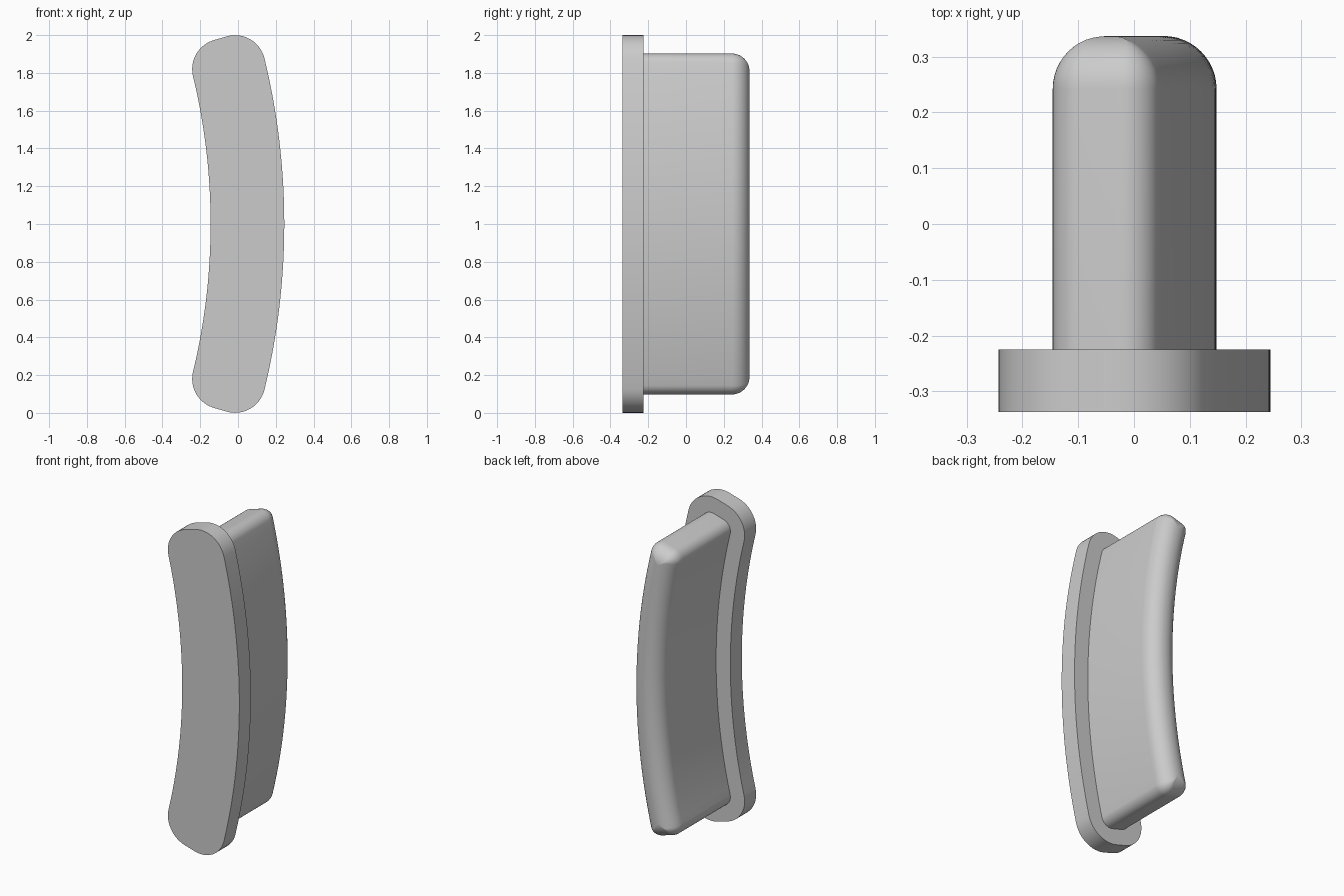
import bpy, bmesh, math

if "Cube" in bpy.data.objects:
    bpy.data.objects.remove(bpy.data.objects["Cube"])

CX, CZ = -3.475, 1.0           # centre of the curved plan
R_IN, R_OUT = 3.33, 3.72       # flange arcs
END = 0.283                    # half angle of the sector
CORNER = 0.16                  # flange corner radius
STEP = 0.097                   # flange overhang around the body
ROUND = 0.095                  # body edge rounding
FRONT, SHELF, BACK = -0.337, -0.225, 0.337


def polar(r, a):
    return r * math.cos(a), r * math.sin(a)


def arc(centre, r, a0, a1, n):
    return [(centre[0] + r * math.cos(a0 + (a1 - a0) * i / n),
             centre[1] + r * math.sin(a0 + (a1 - a0) * i / n)) for i in range(n + 1)]


def outline(inset):
    """Rounded arc sector, shrunk inward by inset."""
    r = max(CORNER - inset, 0.001)
    lo, hi = R_IN + inset + r, R_OUT - inset - r
    a_lo = END - math.asin((inset + r) / lo)
    a_hi = END - math.asin((inset + r) / hi)
    quarter = END + math.pi / 2
    top = arc(polar(hi, a_hi), r, a_hi, quarter, 12)
    top += arc(polar(lo, a_lo), r, quarter, a_lo + math.pi, 12)
    bottom = [(x, -z) for x, z in reversed(top)]
    inner = arc((0, 0), R_IN + inset, a_lo, -a_lo, 40)[1:-1]
    outer = arc((0, 0), R_OUT - inset, -a_hi, a_hi, 40)[1:-1]
    return [(x + CX, z + CZ) for x, z in top + inner + bottom + outer]


def loft(name, sections, material):
    """Skin a list of (inset, y) sections and cap both ends."""
    bm = bmesh.new()
    rings = [[bm.verts.new((x, y, z)) for x, z in outline(inset)] for inset, y in sections]
    for a, b in zip(rings, rings[1:]):
        for i in range(len(a)):
            j = (i + 1) % len(a)
            bm.faces.new((a[i], a[j], b[j], b[i]))
    bm.faces.new(rings[0])
    bm.faces.new(rings[-1])
    bmesh.ops.recalc_face_normals(bm, faces=bm.faces)
    mesh = bpy.data.meshes.new(name)
    bm.to_mesh(mesh)
    bm.free()
    mesh.materials.append(material)
    obj = bpy.data.objects.new(name, mesh)
    bpy.context.collection.objects.link(obj)
    bpy.ops.object.select_all(action='DESELECT')
    obj.select_set(True)
    bpy.context.view_layer.objects.active = obj
    bpy.ops.object.shade_smooth_by_angle(angle=math.radians(30))
    return obj


grey = bpy.data.materials.new("plain_grey")
grey.use_nodes = True
grey.diffuse_color = (0.6, 0.6, 0.6, 1)
grey.node_tree.nodes["Principled BSDF"].inputs["Base Color"].default_value = grey.diffuse_color

# Flat flange plate at the front
loft("flange", [(0, FRONT), (0, SHELF)], grey)

# Curved plug body with a rounded back edge
steps = 12
dome = [(STEP + ROUND * (1 - math.cos(t)), BACK - ROUND + ROUND * math.sin(t))
        for t in (math.pi / 2 * i / steps for i in range(steps + 1))]
loft("plug_body", [(STEP, SHELF - 0.01)] + dome, grey)
